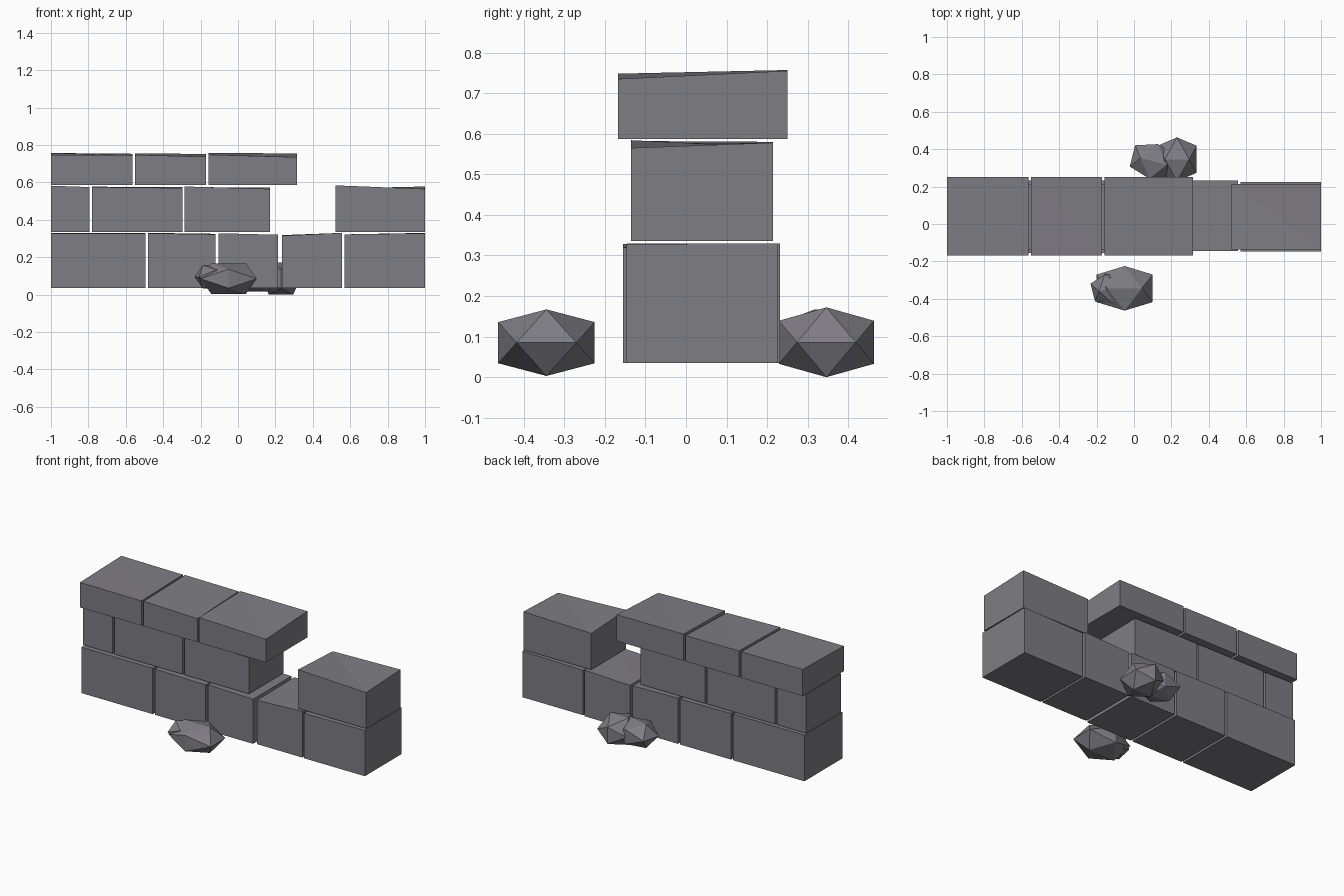
import bpy
import bmesh
from mathutils import Vector, Matrix

old = bpy.data.objects.get("Cube")
if old:
    bpy.data.objects.remove(old, do_unlink=True)

# One stone colour for everything
stone = bpy.data.materials.new("grey stone")
stone.use_nodes = True
colour = (0.21, 0.205, 0.228, 1)
stone.diffuse_color = colour
bsdf = stone.node_tree.nodes["Principled BSDF"]
bsdf.inputs["Base Color"].default_value = colour
bsdf.inputs["Roughness"].default_value = 0.9


def finish(bm, name):
    bmesh.ops.recalc_face_normals(bm, faces=bm.faces[:])
    mesh = bpy.data.meshes.new(name)
    bm.to_mesh(mesh)
    bm.free()
    mesh.materials.append(stone)
    bpy.context.scene.collection.objects.link(bpy.data.objects.new(name, mesh))


def block(name, xs, ys, z0, tops):
    """Box with four uneven top corners: front left, front right, back right, back left (low to high x)."""
    bm = bmesh.new()
    corners = [(xs[0], ys[0]), (xs[1], ys[0]), (xs[1], ys[1]), (xs[0], ys[1])]
    low = [bm.verts.new((x, y, z0)) for x, y in corners]
    high = [bm.verts.new((x, y, z)) for (x, y), z in zip(corners, tops)]
    bm.faces.new(low[::-1])
    for i in range(4):
        j = (i + 1) % 4
        bm.faces.new((low[i], low[j], high[j], high[i]))
    # Split the uneven top between its front right and back left corners
    bm.faces.new((high[0], high[1], high[3]))
    bm.faces.new((high[1], high[2], high[3]))
    finish(bm, name)


def rock(name, centre, half, turn=0.0):
    """Squashed twenty-sided stone with an edge facing each axis."""
    golden = (1 + 5 ** 0.5) / 2
    spin = Matrix.Rotation(turn, 3, 'Z')
    bm = bmesh.new()
    for a in (-1, 1):
        for b in (-1 / golden, 1 / golden):
            for p in ((a, b, 0), (0, a, b), (b, 0, a)):
                v = Vector([c * h for c, h in zip(p, half)])
                bm.verts.new(spin @ v + Vector(centre))
    bmesh.ops.convex_hull(bm, input=bm.verts[:])
    finish(bm, name)


# Bottom course
y = (-0.155, 0.232)
block("bottom_block_1", (-1, -0.495), y, 0.035, (0.328, 0.328, 0.33, 0.33))
block("bottom_block_2", (-0.48, -0.12), y, 0.035, (0.328, 0.322, 0.325, 0.33))
block("bottom_block_3", (-0.105, 0.215), y, 0.035, (0.328, 0.32, 0.32, 0.328))
block("bottom_block_4", (0.235, 0.557), (-0.145, 0.232), 0.035, (0.315, 0.33, 0.33, 0.318))
block("bottom_block_5", (0.57, 1), (-0.147, 0.225), 0.035, (0.322, 0.328, 0.33, 0.322))

# Middle course, with a gap
y = (-0.135, 0.215)
block("middle_block_1", (-1, -0.793), y, 0.335, (0.582, 0.575, 0.575, 0.58))
block("middle_block_2", (-0.78, -0.298), y, 0.335, (0.575, 0.57, 0.575, 0.577))
block("middle_block_3", (-0.285, 0.172), y, 0.335, (0.578, 0.565, 0.572, 0.575))
block("middle_block_4", (0.52, 1), y, 0.335, (0.584, 0.565, 0.578, 0.567))

# Overhanging cap stones
y = (-0.168, 0.25)
block("cap_stone_1", (-1, -0.565), y, 0.587, (0.747, 0.745, 0.753, 0.757))
block("cap_stone_2", (-0.55, -0.17), y, 0.587, (0.747, 0.737, 0.752, 0.755))
block("cap_stone_3", (-0.157, 0.315), y, 0.587, (0.748, 0.735, 0.755, 0.757))

# Fallen rubble on both sides
rock("front_rubble", (-0.05, -0.344, 0.085), (0.15, 0.119, 0.082))
rock("front_rubble_chip", (-0.135, -0.345, 0.095), (0.088, 0.08, 0.062), 0.25)
rock("back_rubble_right", (0.23, 0.346, 0.086), (0.105, 0.117, 0.086))
rock("back_rubble_left", (0.105, 0.335, 0.092), (0.117, 0.095, 0.075), -0.25)
